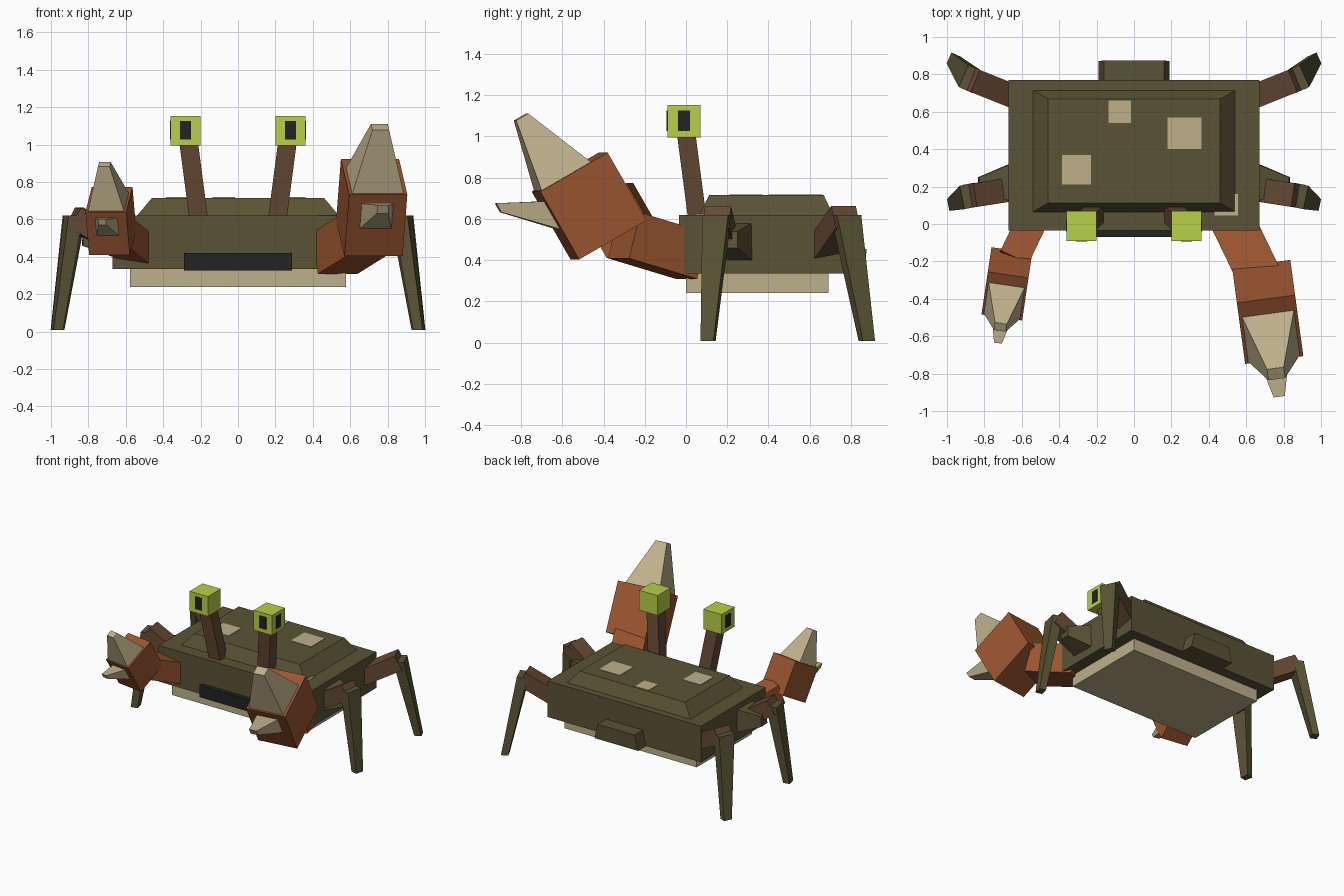
import bpy, bmesh
from math import radians
from mathutils import Matrix, Vector

cube = bpy.data.objects.get("Cube")
if cube:
    bpy.data.objects.remove(cube, do_unlink=True)


def make_material(name, rgb):
    lin = [((c / 255 + 0.055) / 1.055) ** 2.4 for c in rgb]
    m = bpy.data.materials.new(name)
    m.use_nodes = True
    m.diffuse_color = (*lin, 1)
    m.node_tree.nodes["Principled BSDF"].inputs["Base Color"].default_value = (*lin, 1)
    return m


OLIVE = make_material("olive_shell", (90, 84, 53))
TAN = make_material("tan", (190, 176, 139))
RUST = make_material("rust_claw", (155, 86, 48))
BROWN = make_material("brown_limb", (102, 73, 52))
LIME = make_material("lime_eye", (184, 209, 72))
DARK = make_material("near_black", (35, 35, 36))


def frustum(name, a, b, half_a, half_b, mat, frame=Matrix()):
    """Four-sided block from centre a to centre b, sections flat in the frame's xy."""
    bm = bmesh.new()
    rings = []
    for c, (hx, hy) in ((a, half_a), (b, half_b)):
        rings.append([bm.verts.new(frame @ (Vector(c) + Vector((sx * hx, sy * hy, 0))))
                      for sx, sy in ((-1, -1), (1, -1), (1, 1), (-1, 1))])
    bm.faces.new(rings[0])
    bm.faces.new(rings[1])
    for i in range(4):
        j = (i + 1) % 4
        bm.faces.new((rings[0][i], rings[0][j], rings[1][j], rings[1][i]))
    bmesh.ops.recalc_face_normals(bm, faces=bm.faces)
    mesh = bpy.data.meshes.new(name)
    bm.to_mesh(mesh)
    bm.free()
    mesh.materials.append(mat)
    ob = bpy.data.objects.new(name, mesh)
    bpy.context.collection.objects.link(ob)
    return ob


def box(name, lo, hi, mat):
    cx, cy = (lo[0] + hi[0]) / 2, (lo[1] + hi[1]) / 2
    half = ((hi[0] - lo[0]) / 2, (hi[1] - lo[1]) / 2)
    return frustum(name, (cx, cy, lo[2]), (cx, cy, hi[2]), half, half, mat)


def beam(name, a, b, half_a, half_b, mat):
    """Block along the line a-b with square-cut ends; half sizes are (side, up)."""
    d = Vector(b) - Vector(a)
    z = d.normalized()
    side = z.cross(Vector((0, 0, 1))).normalized()
    up = side.cross(z)
    frame = Matrix.Translation(a) @ Matrix((side, up, z)).transposed().to_4x4()
    return frustum(name, (0, 0, 0), (0, 0, d.length), half_a, half_b, mat, frame)


# Body, raised shell, belly, mouth and tail
box("body", (-0.67, -0.035, 0.335), (0.67, 0.77, 0.62), OLIVE)
frustum("raised_shell", (0, 0.39, 0.62), (0, 0.39, 0.715), (0.54, 0.325), (0.46, 0.278), OLIVE)
box("belly", (-0.577, 0, 0.24), (0.577, 0.69, 0.335), TAN)
box("mouth", (-0.288, -0.07, 0.327), (0.288, -0.035, 0.42), DARK)
frustum("tail", (0, 0.8, 0.335), (0, 0.8, 0.455), (0.19, 0.07), (0.16, 0.075), OLIVE)

# Pale patches on the shell and body
for i, (x, y, w, d, z) in enumerate(((-0.075, 0.6, 0.12, 0.12, 0.714),
                                     (0.27, 0.485, 0.18, 0.17, 0.714),
                                     (-0.308, 0.29, 0.155, 0.16, 0.714),
                                     (0.493, 0.103, 0.125, 0.115, 0.619))):
    box(f"patch_{i + 1}", (x - w / 2, y - d / 2, z), (x + w / 2, y + d / 2, z + 0.005), TAN)

# Paired parts: eyes, side stubs and legs
for side, s in (("left", 1), ("right", -1)):
    frustum(f"{side}_eye_stalk", (0.21 * s, 0.055, 0.6), (0.265 * s, 0, 1.02),
            (0.05, 0.045), (0.05, 0.045), BROWN)
    ex = 0.28 * s
    box(f"{side}_eye", (ex - 0.08, -0.09, 0.995), (ex + 0.08, 0.07, 1.152), LIME)
    box(f"{side}_front_pupil", (ex - 0.03, -0.094, 1.027), (ex + 0.03, -0.089, 1.125), DARK)
    px = ex + 0.081 * s
    box(f"{side}_side_pupil", (px - 0.003, -0.04, 1.027), (px + 0.003, 0.02, 1.125), DARK)
    beam(f"{side}_stub", (0.66 * s, 0.22, 0.49), (0.83 * s, 0.21, 0.5),
         (0.1, 0.09), (0.04, 0.04), OLIVE)
    for end, root, knee, foot, yaw in (
            ("front", (0.62, 0.19, 0.45), (0.88, 0.15, 0.61), (0.968, 0.107, 0.008), -12),
            ("back", (0.6, 0.665, 0.45), (0.875, 0.775, 0.61), (0.965, 0.877, 0.008), 24)):
        root, knee, foot = [Vector((p[0] * s, p[1], p[2])) for p in (root, knee, foot)]
        beam(f"{side}_{end}_upper_leg", root, knee, (0.064, 0.06), (0.064, 0.06), BROWN)
        turn = Matrix.Rotation(radians(yaw) * s, 4, 'Z')
        back = turn.inverted()
        knee.z = 0.62
        frustum(f"{side}_{end}_lower_leg", back @ foot, back @ knee,
                (0.026, 0.032), (0.04, 0.064), OLIVE, turn)

# Claws: one large, one small, same design
for side, centre, yaw, size, root, wrist in (
        ("left", (0.715, -0.47, 0.663), 7.7, 1, (0.52, 0.03, 0.42), (0.68, -0.3, 0.52)),
        ("right", (-0.68, -0.32, 0.592), -8.5, 0.7, (-0.54, 0.03, 0.44), (-0.65, -0.2, 0.53))):
    beam(f"{side}_arm", root, wrist, (0.118 * size, 0.115 * size), (0.118 * size, 0.115 * size), RUST)
    frame = (Matrix.Translation(centre) @ Matrix.Rotation(radians(yaw), 4, 'Z')
             @ Matrix.Rotation(radians(30), 4, 'X') @ Matrix.Scale(size, 4))
    frustum(f"{side}_claw", (0, 0, -0.19), (0, 0, 0.19), (0.157, 0.19), (0.157, 0.19), RUST, frame)
    frustum(f"{side}_upper_pincer", (0, -0.04, 0.18), (0, -0.073, 0.54),
            (0.142, 0.142), (0.045, 0.034), TAN, frame)
    # Lower pincer grows from the front face, so its sections are turned upright
    front = frame @ Matrix.Rotation(radians(90), 4, 'X')
    frustum(f"{side}_lower_pincer", (0, 0.05, 0.18), (0, 0.215, 0.39),
            (0.088, 0.08), (0.03, 0.025), TAN, front)
